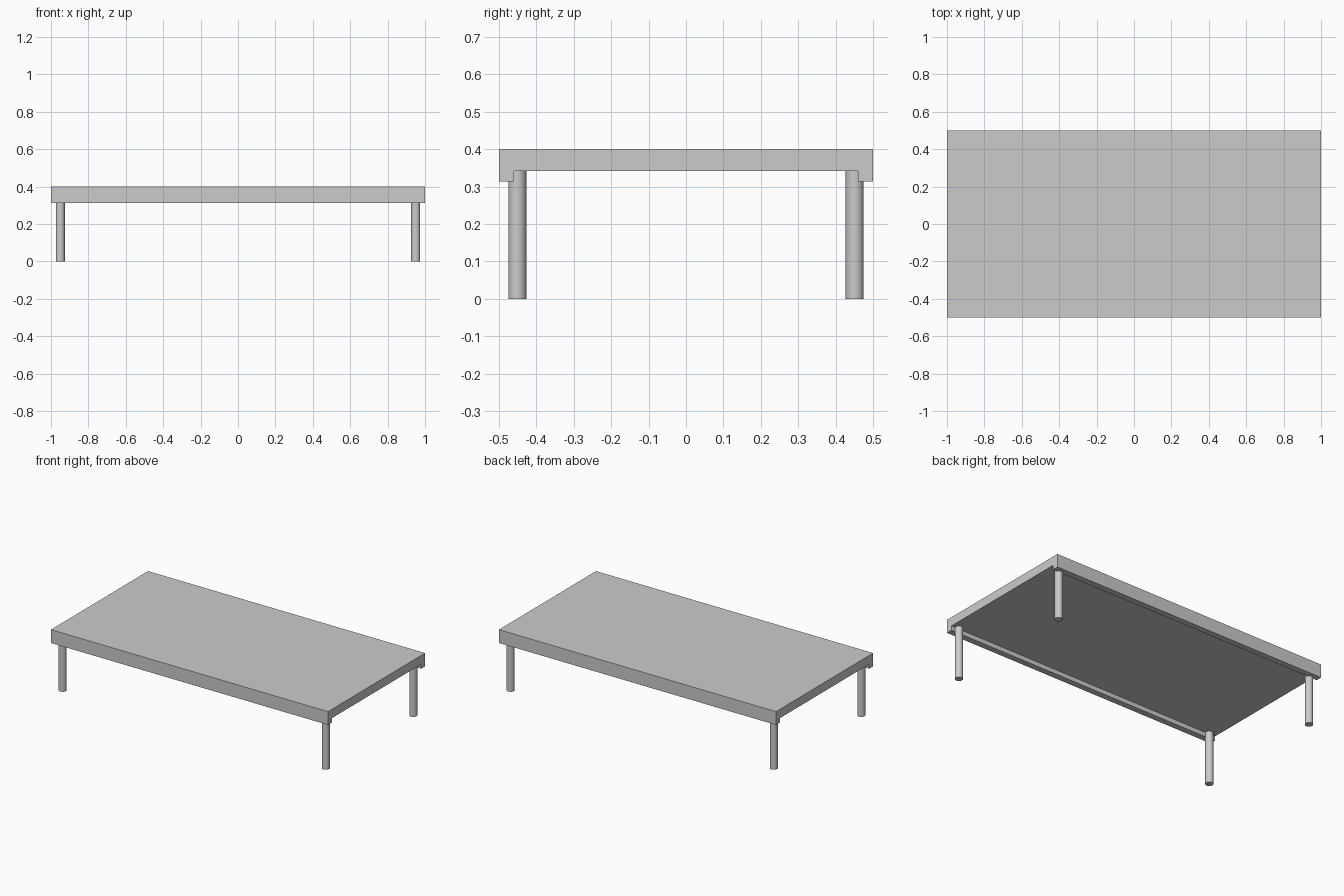
import bpy
import bmesh

cube = bpy.data.objects.get("Cube")
if cube:
    bpy.data.objects.remove(cube, do_unlink=True)

HEIGHT, SLAB_BOTTOM, RAIL_BOTTOM = 0.4, 0.342, 0.313
HALF_LENGTH, HALF_WIDTH, RAIL_INNER = 1.0, 0.5, 0.46
LEG_X, LEG_Y, LEG_RADIUS = 0.95, 0.451, 0.024

grey = bpy.data.materials.new("light grey")
grey.use_nodes = True
colour = (0.6, 0.6, 0.6, 1)
grey.diffuse_color = colour
grey.node_tree.nodes["Principled BSDF"].inputs["Base Color"].default_value = colour

# Table top: channel profile with a rail along the front and back, extruded lengthwise
half = [(HALF_WIDTH, HEIGHT), (HALF_WIDTH, RAIL_BOTTOM),
        (RAIL_INNER, RAIL_BOTTOM), (RAIL_INNER, SLAB_BOTTOM)]
profile = half + [(-y, z) for y, z in reversed(half)]
bm = bmesh.new()
end = bm.faces.new([bm.verts.new((-HALF_LENGTH, y, z)) for y, z in profile])
extruded = bmesh.ops.extrude_face_region(bm, geom=[end], use_keep_orig=True)
moved = [v for v in extruded["geom"] if isinstance(v, bmesh.types.BMVert)]
bmesh.ops.translate(bm, verts=moved, vec=(2 * HALF_LENGTH, 0, 0))
bmesh.ops.recalc_face_normals(bm, faces=bm.faces)
mesh = bpy.data.meshes.new("table_top")
bm.to_mesh(mesh)
bm.free()
mesh.materials.append(grey)
bpy.context.collection.objects.link(bpy.data.objects.new("table_top", mesh))

# Four round legs reaching the underside of the slab
for side, sx in (("left", 1), ("right", -1)):
    for place, sy in (("front", -1), ("back", 1)):
        bpy.ops.mesh.primitive_cylinder_add(
            vertices=32, radius=LEG_RADIUS, depth=SLAB_BOTTOM,
            location=(sx * LEG_X, sy * LEG_Y, SLAB_BOTTOM / 2))
        leg = bpy.context.object
        leg.name = f"{place}_{side}_leg"
        leg.data.materials.append(grey)
        bpy.ops.object.shade_smooth_by_angle()
